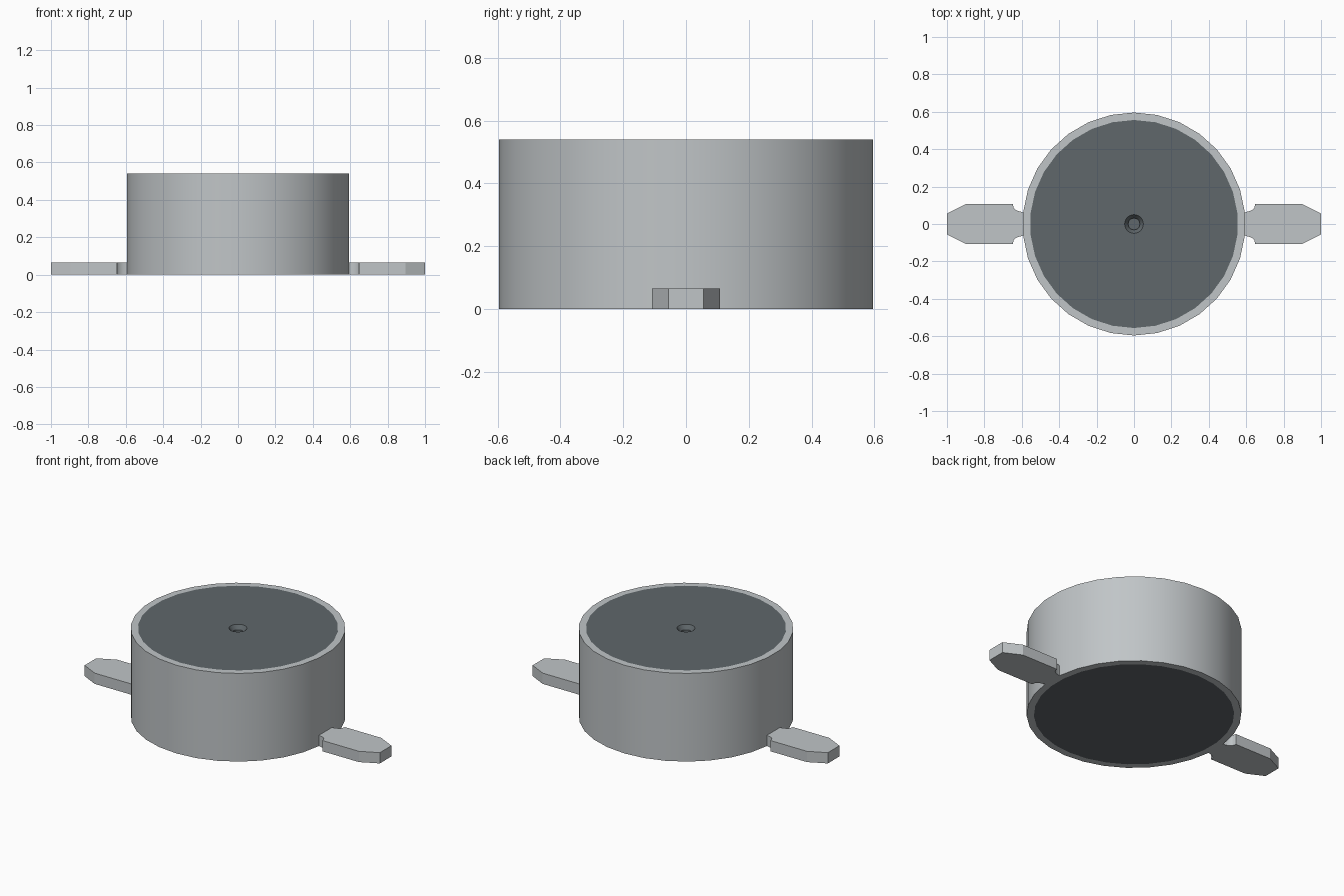
import bpy, bmesh, math

cube = bpy.data.objects.get("Cube")
if cube:
    bpy.data.objects.remove(cube, do_unlink=True)


def material(name, rgb):
    m = bpy.data.materials.new(name)
    m.use_nodes = True
    m.diffuse_color = (*rgb, 1)
    m.node_tree.nodes["Principled BSDF"].inputs["Base Color"].default_value = (*rgb, 1)
    return m


light_grey = material("light grey", (0.53, 0.56, 0.575))
dark_grey = material("dark slate grey", (0.115, 0.135, 0.145))


def finish(name, bm, mat, angle=30):
    bmesh.ops.recalc_face_normals(bm, faces=bm.faces)
    me = bpy.data.meshes.new(name)
    bm.to_mesh(me)
    bm.free()
    me.materials.append(mat)
    ob = bpy.data.objects.new(name, me)
    bpy.context.collection.objects.link(ob)
    bpy.ops.object.select_all(action='DESELECT')
    ob.select_set(True)
    bpy.context.view_layer.objects.active = ob
    bpy.ops.object.shade_smooth_by_angle(angle=math.radians(angle))
    return ob


def lathe(name, profile, sides, mat, closed=False):
    """Revolve (radius, z) points around z; open profiles get end caps."""
    bm = bmesh.new()
    rings = []
    for r, z in profile:
        a = [math.pi / 2 + math.tau * i / sides for i in range(sides)]
        rings.append([bm.verts.new((r * math.cos(t), r * math.sin(t), z)) for t in a])
    pairs = list(zip(rings, rings[1:]))
    if closed:
        pairs.append((rings[-1], rings[0]))
    else:
        bm.faces.new(rings[0])
        bm.faces.new(rings[-1])
    for lo, hi in pairs:
        for i in range(sides):
            j = (i + 1) % sides
            bm.faces.new((lo[i], lo[j], hi[j], hi[i]))
    return finish(name, bm, mat)


H, R, R_IN = 0.54, 0.596, 0.556

# Outer shell
lathe("outer_shell", [(R, 0), (R, H), (R_IN, H), (R_IN, 0)], 30, light_grey, closed=True)

# Core with a countersunk blind hole in the top
lathe("core", [(R_IN, 0), (R_IN, H), (0.05, H), (0.031, H - 0.025), (0.031, H - 0.05)],
      30, dark_grey)

# Side tabs with rounded necks and chamfered tips
half = [(0.58, 0.062), (0.592, 0.062), (0.615, 0.068), (0.632, 0.075),
        (0.643, 0.086), (0.648, 0.108), (0.895, 0.108), (1.0, 0.056)]
outline = half + [(x, -y) for x, y in reversed(half)]
for name, s in (("left_tab", 1), ("right_tab", -1)):
    bm = bmesh.new()
    face = bm.faces.new([bm.verts.new((s * x, y, 0)) for x, y in outline])
    top = bmesh.ops.extrude_face_region(bm, geom=[face], use_keep_orig=True)
    bmesh.ops.translate(bm, vec=(0, 0, 0.066),
                        verts=[v for v in top["geom"] if isinstance(v, bmesh.types.BMVert)])
    finish(name, bm, light_grey, 25)
